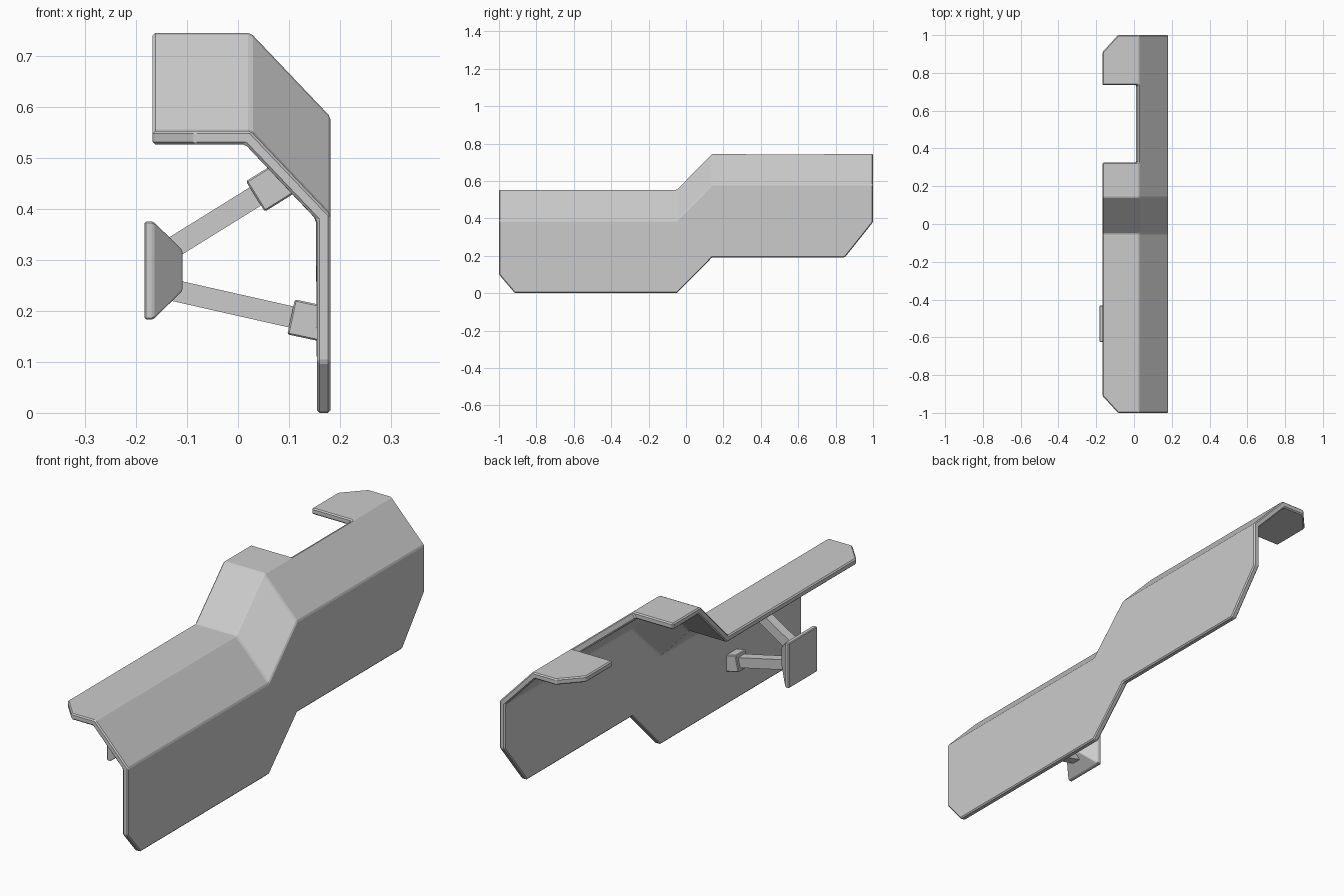
import bpy, bmesh
from mathutils import Vector, Matrix

if "Cube" in bpy.data.objects:
    bpy.data.objects.remove(bpy.data.objects["Cube"])

Y0, Y1, RISE = -0.05, 0.14, 0.192     # where the panel steps up, and by how much
TOP, BEND, XI, XB, XO = 0.552, 0.388, -0.167, 0.025, 0.181


def finish(name, bm):
    me = bpy.data.meshes.new(name)
    bm.to_mesh(me)
    bm.free()
    ob = bpy.data.objects.new(name, me)
    bpy.context.collection.objects.link(ob)
    return ob


def bevel(ob, width):
    m = ob.modifiers.new("edge_bevel", 'BEVEL')
    m.width, m.segments, m.limit_method = width, 1, 'ANGLE'
    m.angle_limit = 0.4


def lift(y):
    return RISE * min(1, max(0, (y - Y0) / (Y1 - Y0)))


# folded armour panel: outer skin as (x, y, z before the step)
top = [
    [(XI, -.91), (-.085, -1), (XB, -1), (XB, Y0), (XI, Y0)],
    [(XI, Y0), (XB, Y0), (XB, Y1), (XI, Y1)],
    [(XI, Y1), (XB, Y1), (XB, .325), (XI, .325)],
    [(XI, .735), (XB, .735), (XB, 1), (-.085, 1), (XI, .91)],
]
slope = [
    [(XB, -1), (XO, -1), (XO, Y0), (XB, Y0)],
    [(XB, Y0), (XO, Y0), (XO, Y1), (XB, Y1)],
    [(XB, Y1), (XO, Y1), (XO, 1), (XB, 1), (XB, .735), (XB, .325)],
]
side = [
    [(-.915, 0), (Y0, 0), (Y0, BEND), (-1, BEND), (-1, .1)],
    [(Y0, 0), (Y1, 0), (Y1, BEND), (Y0, BEND)],
    [(Y1, 0), (.85, 0), (1, .188), (1, BEND), (Y1, BEND)],
]
polys = [[(x, y, TOP) for x, y in f] for f in top]
polys += [[(x, y, TOP if x == XB else BEND) for x, y in f] for f in slope]
polys += [[(XO, y, z) for y, z in f] for f in side]
bm = bmesh.new()
for f in polys:
    bm.faces.new([bm.verts.new((x, y, z + lift(y))) for x, y, z in f])
bmesh.ops.remove_doubles(bm, verts=bm.verts, dist=1e-4)
panel = finish("folded_panel", bm)
sol = panel.modifiers.new("thickness", 'SOLIDIFY')
sol.thickness, sol.offset, sol.use_even_offset = 0.026, -1, True
bevel(panel, 0.005)

# mounting plate: square base tapering towards the panel
YC, ZC = -0.528, 0.279
bm = bmesh.new()
rings = []
for x, h in [(-.183, .096), (-.166, .096), (-.109, .04)]:
    rings.append([bm.verts.new((x, YC + a * h, ZC + b * h))
                  for a, b in [(-1, -1), (1, -1), (1, 1), (-1, 1)]])
for r, s in zip(rings, rings[1:]):
    for i in range(4):
        j = (i + 1) % 4
        bm.faces.new([r[i], r[j], s[j], s[i]])
bm.faces.new(rings[0][::-1])
bm.faces.new(rings[-1])
bmesh.ops.recalc_face_normals(bm, faces=bm.faces)
bevel(finish("mounting_plate", bm), 0.003)


def bar(name, a, b, width):
    """Square bar between two (x, z) points."""
    a, b = Vector((a[0], YC, a[1])), Vector((b[0], YC, b[1]))
    d = b - a
    u = d.normalized()
    v = Vector((0, 1, 0))
    rot = Matrix((u, v, u.cross(v))).transposed().to_4x4()
    bm = bmesh.new()
    bmesh.ops.create_cube(bm, size=1, matrix=Matrix.Translation((a + b) / 2) @ rot
                          @ Matrix.Diagonal((d.length, width, width, 1)))
    return finish(name, bm)


# struts with a socket block where they meet the panel
for name, start, mid, end in [
        ("upper", (-.135, .319), (.034, .424), (.092, .460)),
        ("lower", (-.135, .242), (.104, .188), (.165, .175))]:
    bar(name + "_strut", start, mid, 0.042)
    bevel(bar(name + "_socket", mid, end, 0.070), 0.003)
